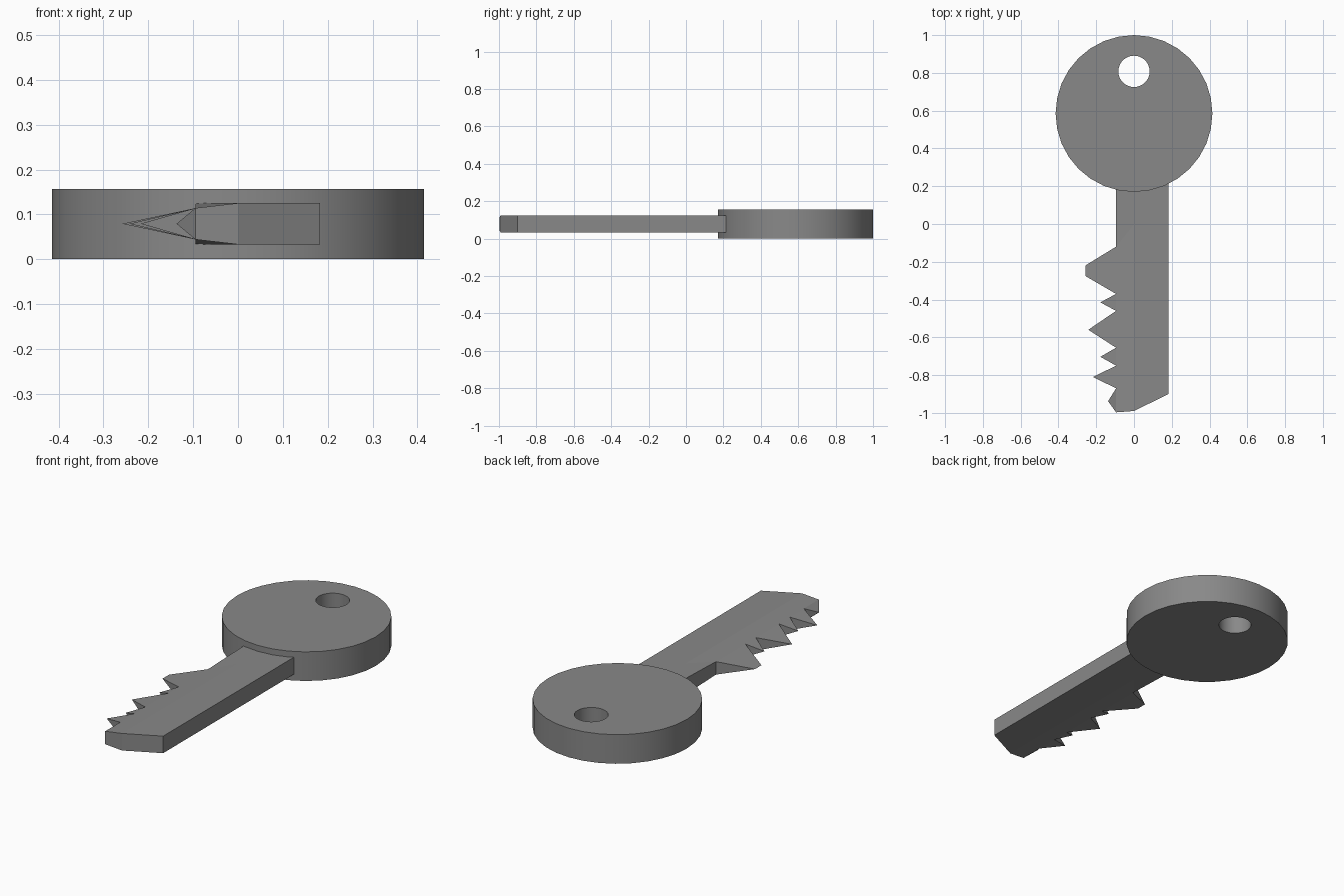
import bpy
import bmesh
from math import cos, sin, tau

cube = bpy.data.objects.get("Cube")
if cube:
    bpy.data.objects.remove(cube)

metal = bpy.data.materials.new("grey metal")
metal.use_nodes = True
GREY = (0.25, 0.25, 0.25, 1)
metal.diffuse_color = GREY
metal.node_tree.nodes["Principled BSDF"].inputs["Base Color"].default_value = GREY


def add_object(name, bm):
    bmesh.ops.recalc_face_normals(bm, faces=bm.faces)
    mesh = bpy.data.meshes.new(name)
    bm.to_mesh(mesh)
    bm.free()
    mesh.materials.append(metal)
    obj = bpy.data.objects.new(name, mesh)
    bpy.context.scene.collection.objects.link(obj)
    return obj


# Round bow: a thick disc with an off-centre keyring hole
SIDES = 32
BOW_HEIGHT = 0.157
bm = bmesh.new()


def ring(radius, y, z):
    return [bm.verts.new((radius * cos(tau * i / SIDES), y + radius * sin(tau * i / SIDES), z))
            for i in range(SIDES)]


loops = [ring(0.415, 0.585, 0), ring(0.415, 0.585, BOW_HEIGHT),
         ring(0.083, 0.808, BOW_HEIGHT), ring(0.083, 0.808, 0)]
for k in range(4):
    a, b = loops[k], loops[(k + 1) % 4]
    for i in range(SIDES):
        j = (i + 1) % SIDES
        bm.faces.new((a[i], a[j], b[j], b[i]))
bow = add_object("bow", bm)
bow.select_set(True)
bpy.context.view_layer.objects.active = bow
bpy.ops.object.shade_smooth_by_angle(angle=0.6)

# Blade: flat shank thinning to a toothed edge, mirrored about its mid height
MID, FULL, THIN = 0.079, 0.046, 0.035
EDGE = -0.095
bm = bmesh.new()


def pair(x, y, half):
    top = bm.verts.new((x, y, MID + half))
    return top, (bm.verts.new((x, y, MID - half)) if half else top)


def caps(points):
    for side in (0, 1):
        bm.faces.new([p[side] for p in points])


def wall(p, q):
    corners = list(dict.fromkeys((p[0], q[0], q[1], p[1])))
    bm.faces.new(corners)


inner_right = pair(0.183, 0.23, FULL)
tip_right = pair(0.183, -0.9, FULL)
tip_mid = pair(0, -0.99, FULL)
ridge = pair(0, 0, FULL)
inner_left = pair(EDGE, 0.23, FULL)
roots = [pair(EDGE, y, THIN) for y in (-0.12, -0.37, -0.46, -0.655, -0.75, -0.87, -0.997)]

caps([inner_right, tip_right, tip_mid, ridge, inner_left])
caps([inner_left, ridge, roots[0]])
caps([ridge, tip_mid] + roots[::-1])

# Teeth: wedges that narrow to a point; the first has a short blunt edge
teeth = [[(-0.258, -0.22), (-0.258, -0.275)], [(-0.178, -0.415)], [(-0.242, -0.56)],
         [(-0.178, -0.703)], [(-0.217, -0.81)], [(-0.137, -0.938)]]
for start, end, points in zip(roots, roots[1:], teeth):
    outline = [start] + [pair(x, y, 0) for x, y in points] + [end]
    caps(outline)
    wall(outline[0], outline[1])
    wall(outline[-2], outline[-1])

rim = [roots[-1], tip_mid, tip_right, inner_right, inner_left, roots[0]]
for p, q in zip(rim, rim[1:]):
    wall(p, q)
add_object("blade", bm)
